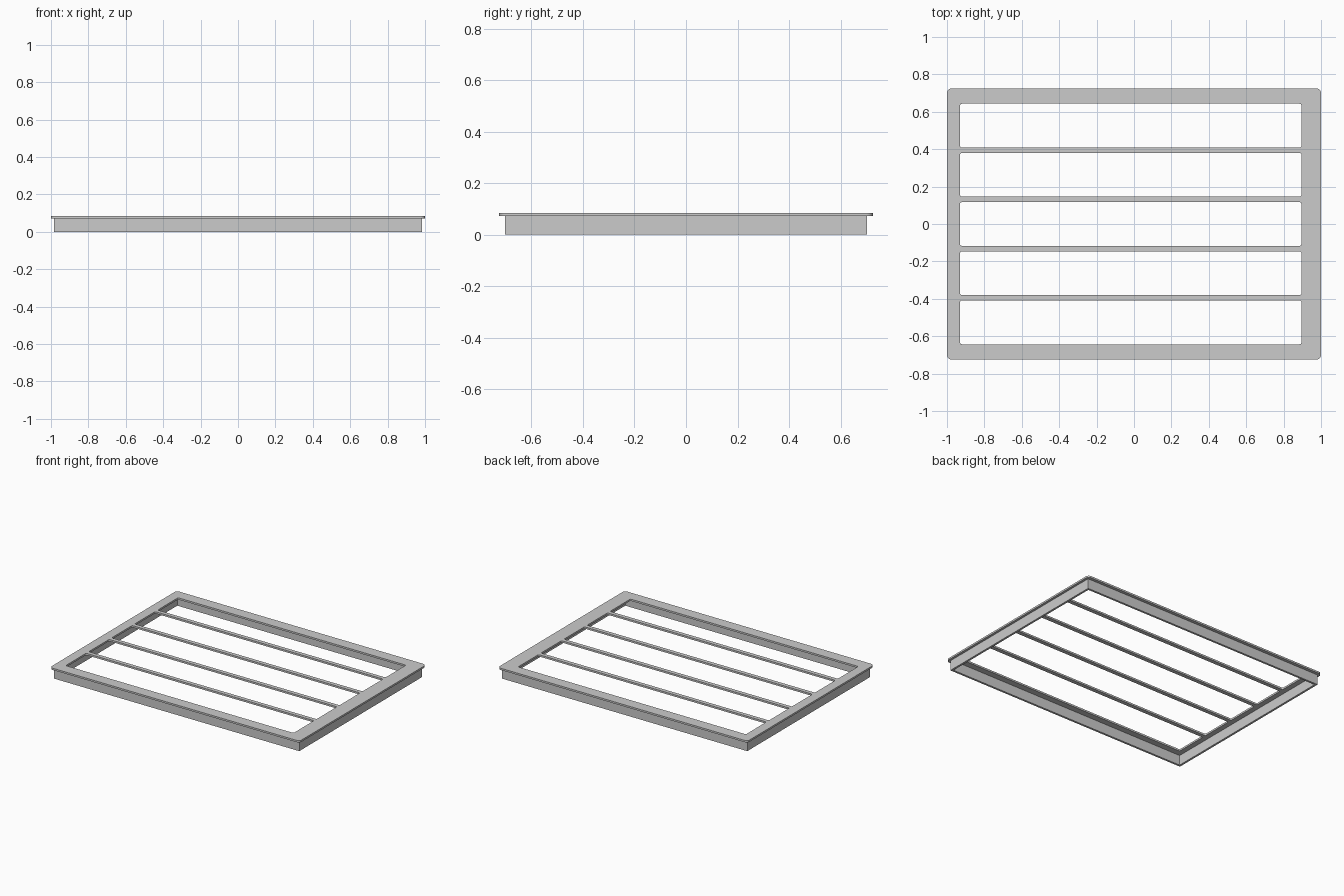
import bpy
from math import cos, sin, pi

cube = bpy.data.objects.get("Cube")
if cube:
    bpy.data.objects.remove(cube, do_unlink=True)

grey = bpy.data.materials.new("plain_grey")
grey.use_nodes = True
colour = (0.6, 0.6, 0.6, 1)
grey.diffuse_color = colour
grey.node_tree.nodes["Principled BSDF"].inputs["Base Color"].default_value = colour


def rounded_rect(x0, x1, y0, y1, r, steps=6):
    """Outline of a rectangle with corner radius r (sharp when r is 0)."""
    if r == 0:
        return [(x0, y0), (x1, y0), (x1, y1), (x0, y1)]
    centres = [(x1 - r, y1 - r), (x0 + r, y1 - r), (x0 + r, y0 + r), (x1 - r, y0 + r)]
    return [(cx + r * cos((q + i / steps) * pi / 2), cy + r * sin((q + i / steps) * pi / 2))
            for q, (cx, cy) in enumerate(centres) for i in range(steps + 1)]


def extruded(name, outlines, z0, z1):
    """Fill the first outline, leave the others as holes, and extrude from z0 to z1."""
    curve = bpy.data.curves.new(name, "CURVE")
    curve.dimensions = "2D"
    curve.fill_mode = "BOTH"
    curve.extrude = (z1 - z0) / 2
    for outline in outlines:
        spline = curve.splines.new("POLY")
        spline.points.add(len(outline) - 1)
        for point, (x, y) in zip(spline.points, outline):
            point.co = (x, y, 0, 1)
        spline.use_cyclic_u = True
    obj = bpy.data.objects.new(name, curve)
    obj.location.z = (z0 + z1) / 2
    bpy.context.collection.objects.link(obj)
    curve.materials.append(grey)
    bpy.ops.object.select_all(action="DESELECT")
    obj.select_set(True)
    bpy.context.view_layer.objects.active = obj
    bpy.ops.object.convert(target="MESH")
    bpy.ops.object.shade_smooth_by_angle()
    return bpy.context.object


HEIGHT, PLATE_BOTTOM = 0.085, 0.072
SLOTS, SLOT_DEPTH, BAR = 5, 0.234, 0.029

# Top plate with a row of long slots, leaving slim bars between them
pitch = SLOT_DEPTH + BAR
plate_outlines = [rounded_rect(-1, 1, -0.725, 0.725, 0.025)]
for i in range(SLOTS):
    y = (i - (SLOTS - 1) / 2) * pitch
    plate_outlines.append(rounded_rect(-0.93, 0.895, y - SLOT_DEPTH / 2, y + SLOT_DEPTH / 2, 0.01))
extruded("slotted_top_plate", plate_outlines, PLATE_BOTTOM, HEIGHT)

# Thin upright wall under the plate, set in from its edge
sx, sy, wall = 0.983, 0.703, 0.015
extruded("skirt_frame", [
    rounded_rect(-sx, sx, -sy, sy, 0),
    rounded_rect(-sx + wall, sx - wall, -sy + wall, sy - wall, 0),
], 0, PLATE_BOTTOM)
